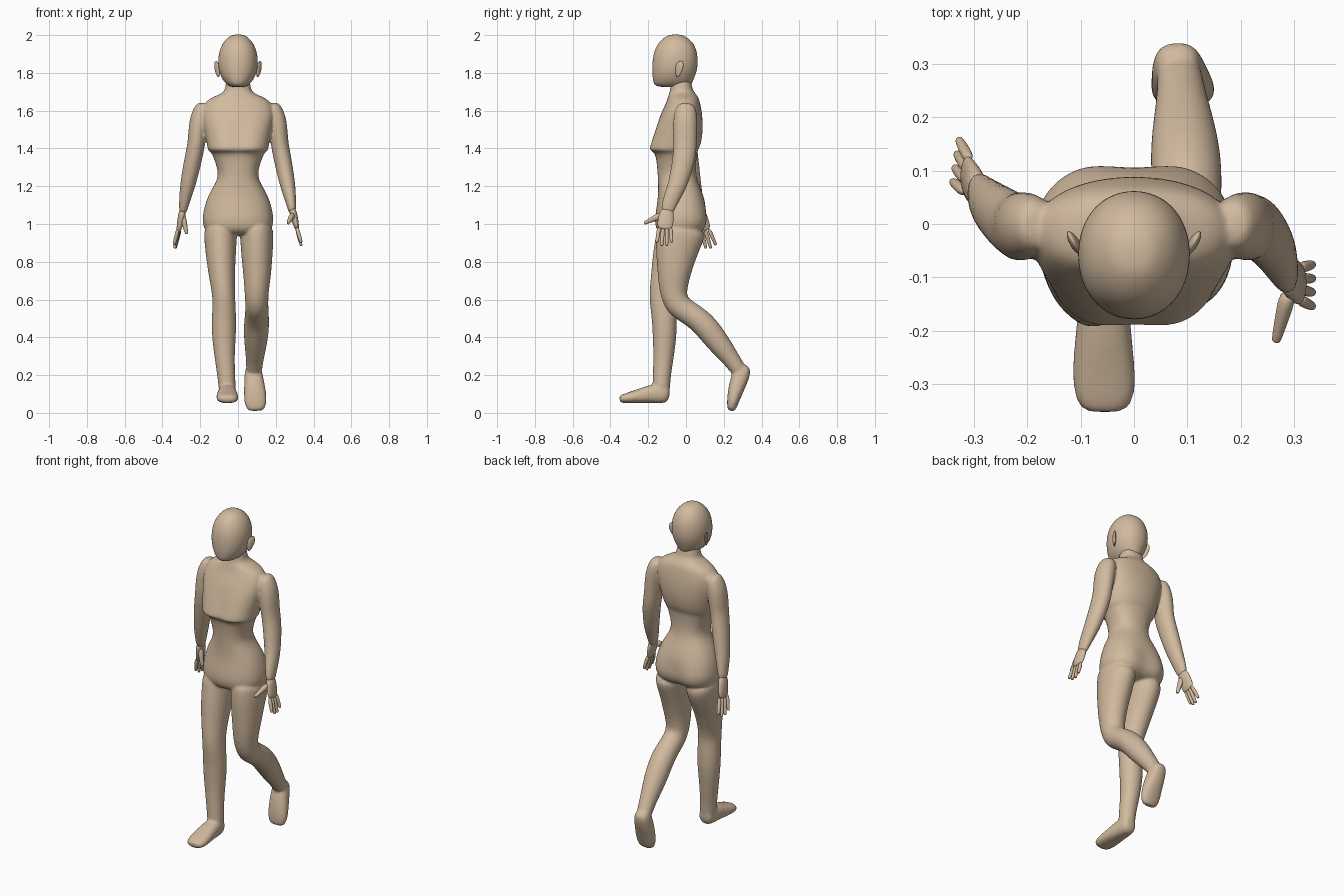
import bpy
import bmesh
import math
from mathutils import Vector

old_cube = bpy.data.objects.get("Cube")
if old_cube:
    bpy.data.objects.remove(old_cube, do_unlink=True)

# One skin colour for the whole figure
skin = bpy.data.materials.new("warm_tan_skin")
skin.use_nodes = True
tan = (0.64, 0.49, 0.345, 1)
skin.diffuse_color = tan
skin.node_tree.nodes["Principled BSDF"].inputs["Base Color"].default_value = tan

SIDES = 16
INFLATE = 1.025  # makes up for the shrinking of the subdivision
X_AXIS = Vector((1, 0, 0))


def curve_power(value, power):
    return math.copysign(abs(value) ** (2 / power), value)


def outline(power):
    """Unit rounded cross-section."""
    for i in range(SIDES):
        angle = math.tau * i / SIDES
        yield curve_power(math.cos(angle), power), curve_power(math.sin(angle), power)


def skin_rings(bm, rings):
    """Bridge a series of point rings and close both ends."""
    loops = [[bm.verts.new(point) for point in ring] for ring in rings]
    for low, high in zip(loops, loops[1:]):
        for i in range(SIDES):
            j = (i + 1) % SIDES
            bm.faces.new((low[i], low[j], high[j], high[i]))
    bm.faces.new(loops[0][::-1])
    bm.faces.new(loops[-1])


def stack(bm, rows, power=2.0, shape=None):
    """Level sections: height, half width, front, back."""
    rings = []
    for z, half, front, back in rows:
        middle, depth = (front + back) / 2, (back - front) / 2
        ring = []
        for u, v in outline(power):
            point = Vector((u * half * INFLATE, middle + v * depth * INFLATE, z))
            if shape:
                shape(point, v)
            ring.append(point)
        rings.append(ring)
    skin_rings(bm, rings)


def limb(bm, rows, power=2.0, tip=0.35):
    """Sections square to a path: x, y, z, half width, half depth."""
    rows = [(Vector(row[:3]), row[3], row[4]) for row in rows]
    end, wide, deep = rows[-1]
    heading = (end - rows[-2][0]).normalized()
    rows.append((end + heading * deep * tip, wide * 0.65, deep * 0.65))
    rings = []
    for i, (centre, wide, deep) in enumerate(rows):
        before, after = rows[max(i - 1, 0)][0], rows[min(i + 1, len(rows) - 1)][0]
        along = (after - before).normalized()
        side = (X_AXIS - along * X_AXIS.dot(along)).normalized()
        across = along.cross(side)
        rings.append([centre + (side * u * wide + across * v * deep) * INFLATE
                      for u, v in outline(power)])
    skin_rings(bm, rings)


def finish(name, bm, blend=False):
    bmesh.ops.recalc_face_normals(bm, faces=bm.faces)
    mesh = bpy.data.meshes.new(name)
    bm.to_mesh(mesh)
    bm.free()
    mesh.materials.append(skin)
    mesh.shade_smooth()
    part = bpy.data.objects.new(name, mesh)
    bpy.context.collection.objects.link(part)
    part.modifiers.new("round", "SUBSURF").levels = 2
    part.modifiers["round"].render_levels = 2
    if blend:
        fuse = part.modifiers.new("fuse", "REMESH")
        fuse.mode = "VOXEL"
        fuse.voxel_size = 0.007
        fuse.use_smooth_shade = True
        relax = part.modifiers.new("relax", "SMOOTH")
        relax.factor = 0.5
        relax.iterations = 6
    return part


def body_clefts(point, v):
    """Hollow between the breasts and between the buttocks."""
    middle = math.exp(-(point.x / 0.04) ** 2)
    if v < 0 and 1.384 < point.z < 1.52:
        point.y += 0.02 * middle
    if v > 0 and point.z < 1.1:
        point.y -= 0.025 * middle


# Torso with neck, chest ledge, waist and hips
body = bmesh.new()
stack(body, [
    (1.78, .055, -.075, .02),
    (1.74, .066, -.082, .03),
    (1.71, .068, -.083, .034),
    (1.69, .085, -.09, .05),
    (1.67, .14, -.095, .066),
    (1.64, .18, -.105, .075),
    (1.58, .195, -.135, .086),
    (1.5, .178, -.172, .09),
    (1.43, .165, -.195, .08),
    (1.4, .16, -.204, .068),
    (1.387, .156, -.2, .062),
    (1.38, .14, -.165, .058),
    (1.33, .12, -.155, .053),
    (1.25, .097, -.148, .052),
    (1.18, .142, -.146, .08),
    (1.12, .17, -.15, .102),
    (1.05, .186, -.162, .122),
    (1, .187, -.165, .123),
    (.955, .17, -.15, .1),
    (.94, .1, -.1, .05),
], power=2.3, shape=body_clefts)

# Leading leg, right
limb(body, [
    (-.092, -.025, 1, .09, .12),
    (-.093, -.042, .92, .086, .12),
    (-.09, -.08, .81, .077, .1),
    (-.085, -.102, .72, .068, .084),
    (-.074, -.126, .61, .058, .071),
    (-.074, -.116, .52, .064, .066),
    (-.075, -.112, .42, .065, .064),
    (-.072, -.118, .3, .053, .054),
    (-.06, -.13, .18, .046, .046),
    (-.057, -.13, .11, .045, .046),
])

# Trailing leg, left, with a bent knee
limb(body, [
    (.095, -.02, 1, .09, .13),
    (.1, -.034, .93, .088, .128),
    (.1, -.052, .84, .083, .108),
    (.102, -.064, .73, .073, .086),
    (.098, -.068, .64, .063, .073),
    (.1, -.048, .57, .06, .068),
    (.1, .015, .53, .062, .062),
    (.099, .08, .485, .066, .065),
    (.096, .135, .42, .066, .065),
    (.092, .2, .335, .055, .056),
    (.088, .25, .27, .044, .044),
    (.085, .28, .225, .044, .042),
])

# Feet: one flat, one pushing off its toes
limb(body, [
    (-.055, -.085, .1, .034, .036),
    (-.056, -.12, .105, .045, .056),
    (-.057, -.19, .1, .05, .048),
    (-.057, -.26, .087, .058, .035),
    (-.055, -.32, .077, .058, .026),
    (-.055, -.345, .073, .044, .02),
], power=2.4)
limb(body, [
    (.08, .318, .255, .032, .025),
    (.081, .298, .22, .046, .046),
    (.085, .278, .165, .052, .046),
    (.09, .26, .11, .058, .039),
    (.093, .247, .055, .06, .031),
    (.094, .24, .018, .046, .021),
], power=2.4)

# Arms: shared upper part, then each forearm swings its own way
swings = {
    1: [(.235, -.008, 1.35, .047, .062), (.262, -.042, 1.21, .042, .051),
        (.278, -.08, 1.13, .03, .043), (.287, -.1, 1.07, .021, .036)],
    -1: [(.236, .006, 1.35, .047, .06), (.265, .03, 1.21, .042, .05),
         (.282, .05, 1.13, .03, .042), (.291, .064, 1.07, .022, .035)],
}
for side, forearm in swings.items():
    rows = [(.18, 0, 1.64, .03, .035), (.188, -.001, 1.61, .044, .055),
            (.203, -.003, 1.56, .052, .063), (.214, -.005, 1.49, .049, .065),
            (.221, -.005, 1.42, .046, .061)] + forearm
    limb(body, [(side * row[0], *row[1:]) for row in rows])
finish("body", body, blend=True)


def hand(name, wrist, knuckles, tips, spread, thumb_base, thumb_tip):
    bm = bmesh.new()
    wrist, knuckles, tips, spread = map(Vector, (wrist, knuckles, tips, spread))
    middle = wrist.lerp(knuckles, 0.5)
    # Palm
    limb(bm, [(*wrist, .02, .034), (*middle, .019, .041), (*knuckles, .014, .042)])
    # Four fingers, longest in the middle
    for i in range(4):
        offset = i - 1.5
        base = knuckles + spread * offset * 0.02
        end = tips + spread * offset * 0.026
        end.z += 0.009 * (offset ** 2 - 1)
        limb(bm, [(*base, .011, .011), (*base.lerp(end, .6), .01, .01), (*end, .008, .008)])
    # Thumb
    base, end = Vector(thumb_base), Vector(thumb_tip)
    limb(bm, [(*base, .018, .022), (*base.lerp(end, .55), .013, .014), (*end, .009, .009)])
    finish(name, bm)


hand("left_hand", (.286, -.098, 1.085), (.31, -.112, .985), (.334, -.115, .894),
     (0, 1, 0), (.29, -.125, 1.05), (.266, -.218, 1.005))
hand("right_hand", (-.29, .06, 1.085), (-.312, .09, .975), (-.333, .118, .88),
     (.15, 1, 0), (-.294, .06, 1.05), (-.272, .045, .95))

# Head with a blank face
head = bmesh.new()
stack(head, [
    (2.004, .03, -.085, -.025),
    (1.985, .056, -.118, .01),
    (1.96, .079, -.145, .037),
    (1.92, .098, -.167, .056),
    (1.87, .106, -.177, .063),
    (1.82, .103, -.179, .06),
    (1.78, .09, -.177, .046),
    (1.75, .071, -.172, .034),
    (1.733, .052, -.163, .024),
    (1.724, .032, -.135, .01),
], power=2.1)
finish("head", head)

# Ears
for side, name in ((1, "left_ear"), (-1, "right_ear")):
    ear = bmesh.new()
    bmesh.ops.create_uvsphere(ear, u_segments=SIDES, v_segments=8, radius=1)
    for vert in ear.verts:
        # Leans outward to the back and narrows toward the lobe
        x, y, z = vert.co
        y *= 0.8 + 0.25 * z
        vert.co = (side * (.11 + .011 * x + .012 * y + .006 * z),
                   -.037 + .026 * y + .008 * z, 1.82 + .044 * z)
    finish(name, ear)
